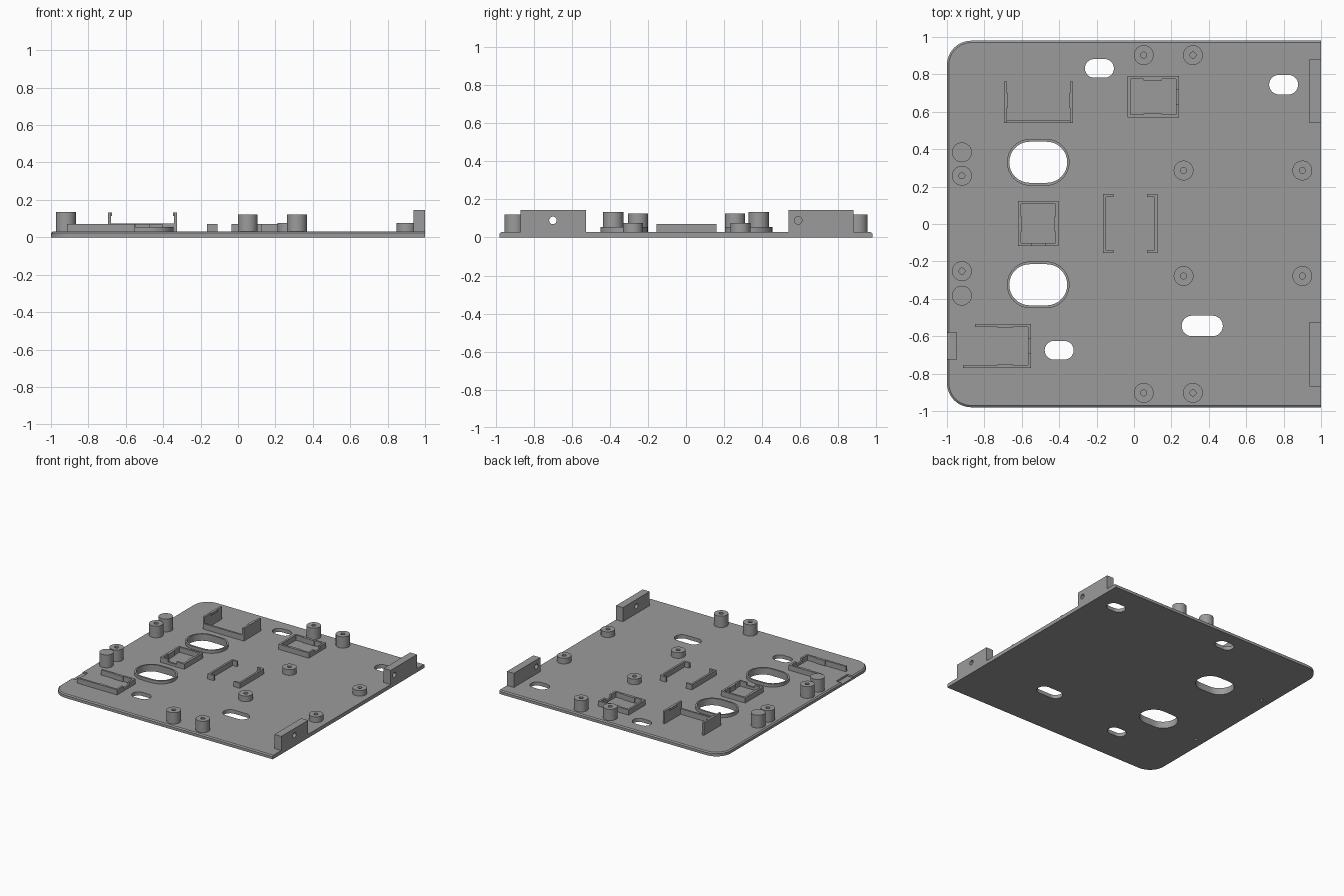
import bpy, bmesh, math
from mathutils import Vector

old = bpy.data.objects.get("Cube")
if old:
    bpy.data.objects.remove(old, do_unlink=True)

grey = bpy.data.materials.new("mid grey plastic")
grey.use_nodes = True
colour = (0.33, 0.33, 0.33, 1)
grey.diffuse_color = colour
grey.node_tree.nodes["Principled BSDF"].inputs["Base Color"].default_value = colour

TOP = 0.03     # upper face of the plate
FOOT = 0.028   # raised parts sink slightly into the plate
LOW = 0.072    # height of the low walls


def finish(name, bm, smooth=False):
    bmesh.ops.recalc_face_normals(bm, faces=bm.faces)
    mesh = bpy.data.meshes.new(name)
    bm.to_mesh(mesh)
    bm.free()
    mesh.materials.append(grey)
    obj = bpy.data.objects.new(name, mesh)
    bpy.context.collection.objects.link(obj)
    if smooth:
        bpy.ops.object.select_all(action='DESELECT')
        obj.select_set(True)
        bpy.context.view_layer.objects.active = obj
        bpy.ops.object.shade_smooth_by_angle(angle=math.radians(30))
    return obj


def loft(bm, rings, caps=True):
    """Skin a stack of equal-length point rings."""
    loops = [[bm.verts.new(p) for p in ring] for ring in rings]
    n = len(loops[0])
    for a, b in zip(loops, loops[1:]):
        for i in range(n):
            j = (i + 1) % n
            bm.faces.new((a[i], a[j], b[j], b[i]))
    if caps:
        bm.faces.new(loops[0])
        bm.faces.new(loops[-1])


def box(bm, x0, x1, y0, y1, z0, z1):
    loft(bm, [[(x0, y0, z), (x1, y0, z), (x1, y1, z), (x0, y1, z)] for z in (z0, z1)])


def circle(x, y, r, z, n=32):
    return [(x + r * math.cos(t), y + r * math.sin(t), z)
            for t in (math.tau * i / n for i in range(n))]


def stadium(x, y, w, h, z, n=16):
    pts = []
    for side in (1, -1):
        for i in range(n + 1):
            t = math.pi * (i / n - 0.5)
            pts.append((x + side * ((w - h) / 2 + h / 2 * math.cos(t)),
                        y + side * h / 2 * math.sin(t), z))
    return pts


def outline(inset, z, r=0.13, n=12):
    """Plate outline with both left corners rounded."""
    half = 0.98
    pts = [(1, -half + inset, z), (1, half - inset, z)]
    for sign, start in ((1, 0.5), (-1, 1.0)):
        for i in range(n + 1):
            t = math.pi * (start + 0.5 * i / n)
            pts.append((-1 + r + (r - inset) * math.cos(t),
                        sign * (half - r) + (r - inset) * math.sin(t), z))
    return pts


def cut(obj, cutter):
    """Subtract the cutter, bake the result and remove the cutter."""
    cutter.hide_render = True
    mod = obj.modifiers.new("cut", 'BOOLEAN')
    mod.object = cutter
    mod.operation = 'DIFFERENCE'
    mod.solver = 'EXACT'
    deps = bpy.context.evaluated_depsgraph_get()
    mesh = bpy.data.meshes.new_from_object(obj.evaluated_get(deps))
    obj.modifiers.clear()
    obj.data = mesh
    bpy.data.objects.remove(cutter, do_unlink=True)


# Base plate with chamfered upper rim
bm = bmesh.new()
loft(bm, [outline(0, 0), outline(0, 0.022), outline(0.01, TOP)])
plate = finish("base_plate", bm)

# Slots, oval openings, pin holes and the edge recess
ovals = [(-0.512, 0.33), (-0.512, -0.325)]
slots = [(-0.185, 0.832, 0.155, 0.1), (0.80, 0.745, 0.155, 0.105),
         (0.365, -0.545, 0.22, 0.11), (-0.4, -0.675, 0.155, 0.1)]
slots += [(x, y, 0.31, 0.22) for x, y in ovals]
bm = bmesh.new()
for s in slots:
    loft(bm, [stadium(*s, z) for z in (-0.1, 0.1)])
for y in (0.385, -0.38):
    loft(bm, [circle(-0.92, y, 0.012, z, 16) for z in (-0.1, 0.1)])
box(bm, -1.1, -0.95, -0.725, -0.58, 0.015, 0.1)
cut(plate, finish("plate_cutter", bm))

# Raised rims around the oval openings
for i, (x, y) in enumerate(ovals):
    bm = bmesh.new()
    loft(bm, [stadium(x, y, 0.335, 0.25, FOOT), stadium(x, y, 0.335, 0.25, 0.055),
              stadium(x, y, 0.31, 0.22, 0.055), stadium(x, y, 0.31, 0.22, FOOT)], False)
    finish(f"oval_rim_{i + 1}", bm, True)


# Screw bosses and locating posts
def boss(name, x, y, height, hole=True):
    bm = bmesh.new()
    rings = [circle(x, y, 0.053, FOOT), circle(x, y, 0.053, height)]
    if hole:
        rings += [circle(x, y, 0.016, height), circle(x, y, 0.016, 0.04)]
    loft(bm, rings)
    finish(name, bm, True)


for side, s in (("back", 1), ("front", -1)):
    for i, x in enumerate((0.052, 0.315)):
        boss(f"{side}_tall_boss_{i + 1}", x, s * 0.903, 0.122)
    for i, x in enumerate((0.265, 0.9)):
        boss(f"{side}_short_boss_{i + 1}", x, s * 0.282 + 0.004, 0.076)
    boss(f"{side}_side_boss", -0.92, s * 0.255 + 0.003, 0.125)
    boss(f"{side}_side_post", -0.92, s * 0.383, 0.135, False)

# Mounting blocks with cross holes on the straight edge
for side, y0, y1, hole in (("back", 0.54, 0.88, 0.59), ("front", -0.87, -0.525, -0.7)):
    bm = bmesh.new()
    box(bm, 0.938, 1, y0, y1, FOOT, 0.145)
    block = finish(f"{side}_mounting_block", bm)
    bm = bmesh.new()
    loft(bm, [[(x, p[0], p[1]) for p in circle(hole, 0.09, 0.02, 0)] for x in (0.8, 1.2)])
    cut(block, finish("block_cutter", bm))


def walls(name, boxes):
    """One object from wall footprints (x0, x1, y0, y1, height)."""
    bm = bmesh.new()
    for x0, x1, y0, y1, h in boxes:
        box(bm, x0, x1, y0, y1, FOOT, h)
    return finish(name, bm)


T = 0.016  # wall thickness

# Open bracket with two tall hooked arms
x0, x1, y0, y1 = -0.695, -0.325, 0.54, 0.762
bracket = walls("tall_bracket", [
    (x0 + T, x1 - T, y0, y0 + T, 0.075),
    (x0, x0 + T, y0, y1, 0.12), (x1 - T, x1, y0, y1, 0.12)])
bm = bmesh.new()
box(bm, x0, x0 + T + 0.006, 0.62, 0.70, 0.115, 0.133)
box(bm, x1 - T - 0.006, x1, 0.62, 0.70, 0.115, 0.133)
for xa in (x0, x1 - T):
    box(bm, xa, xa + T, y0, y1, 0.119, 0.132)
finish("bracket_hooks", bm)

# Rectangular socket with a notch in its left wall
x0, x1, y0, y1 = -0.035, 0.24, 0.57, 0.79
walls("back_socket", [
    (x0, x0 + T, y0, y1, LOW),
    (x0 + T, x1, y0, y0 + T, LOW), (x0 + T, x1, y1 - T, y1, LOW),
    (x1 - T, x1, y0 + T, 0.642, LOW), (x1 - T, x1, 0.642, 0.717, 0.05),
    (x1 - T, x1, 0.717, y1 - T, LOW),
    (0.05, 0.15, y0 + T, y0 + T + 0.006, LOW),
    (0.05, 0.15, y1 - T - 0.006, y1 - T, LOW)])

# Square socket between the ovals, notched at the front
x0, x1, y0, y1 = -0.62, -0.403, -0.117, 0.123
walls("middle_socket", [
    (x0, x1, y1 - T, y1, LOW),
    (x0, x0 + T, y0, y1 - T, LOW), (x1 - T, x1, y0, y1 - T, LOW),
    (x0 + T, -0.548, y0, y0 + T, LOW), (-0.548, -0.475, y0, y0 + T, 0.05),
    (-0.475, x1 - T, y0, y0 + T, LOW),
    (x0 + T, x0 + T + 0.006, -0.04, 0.04, LOW),
    (x1 - T - 0.006, x1 - T, -0.04, 0.04, LOW)])

# Facing pair of channel clips
y0, y1 = -0.155, 0.16
for name, xa, xb, back in (("right_clip", -0.165, -0.11, -0.165),
                           ("left_clip", 0.07, 0.125, 0.125 - T)):
    walls(name, [(back, back + T, y0 + T, y1 - T, LOW),
                 (xa, xb, y0, y0 + T, LOW), (xa, xb, y1 - T, y1, LOW)])

# Three-sided holder in the front right corner
x1, y0, y1 = -0.552, -0.77, -0.535
walls("corner_holder", [
    (-0.915, x1, y0, y0 + T, LOW), (-0.85, x1, y1 - T, y1, LOW),
    (x1 - T, x1, y0 + T, -0.69, LOW), (x1 - T, x1, -0.69, -0.612, 0.05),
    (x1 - T, x1, -0.612, y1 - T, LOW),
    (-0.73, -0.65, y0 + T, y0 + T + 0.006, LOW),
    (-0.73, -0.65, y1 - T - 0.006, y1 - T, LOW)])
